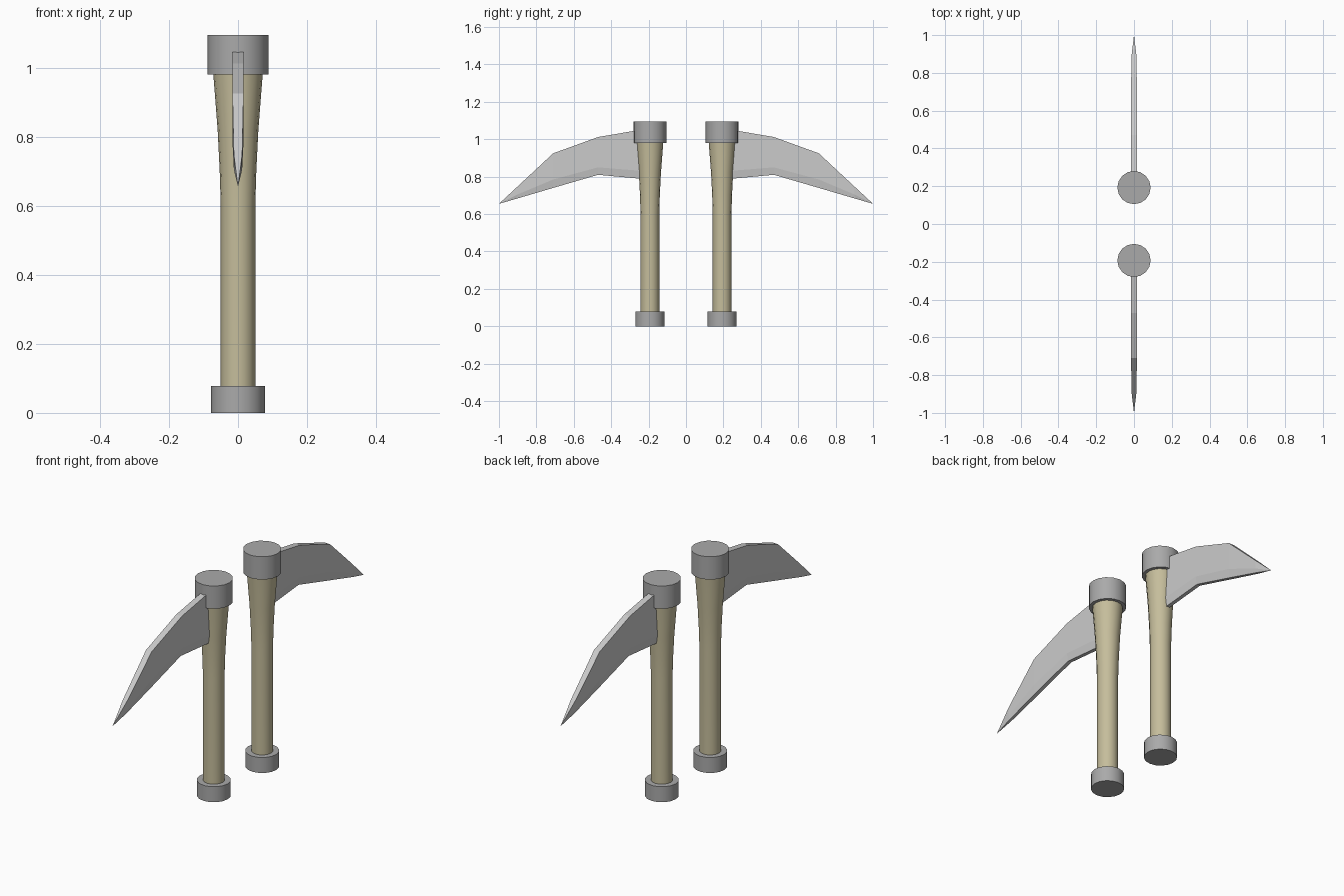
import bpy, bmesh, math

if "Cube" in bpy.data.objects:
    bpy.data.objects.remove(bpy.data.objects["Cube"])

SIDES = 16
HANDLE_Y = 0.193

wood = bpy.data.materials.new("wood")
wood.diffuse_color = (0.56, 0.51, 0.33, 1)
wood.use_nodes = True
wood.node_tree.nodes["Principled BSDF"].inputs["Base Color"].default_value = wood.diffuse_color
steel = bpy.data.materials.new("dark_steel")
steel.diffuse_color = (0.4, 0.4, 0.4, 1)
steel.use_nodes = True
steel.node_tree.nodes["Principled BSDF"].inputs["Base Color"].default_value = steel.diffuse_color


def finish(name, bm, mat=None, smooth_angle=None):
    bmesh.ops.recalc_face_normals(bm, faces=bm.faces)
    mesh = bpy.data.meshes.new(name)
    bm.to_mesh(mesh)
    bm.free()
    obj = bpy.data.objects.new(name, mesh)
    bpy.context.collection.objects.link(obj)
    if mat:
        mesh.materials.append(mat)
    if smooth_angle is not None:
        bpy.context.view_layer.objects.active = obj
        obj.select_set(True)
        bpy.ops.object.shade_smooth_by_angle(angle=math.radians(smooth_angle))
        obj.select_set(False)
    return obj


def turned(name, profile, y, mat, angle):
    """Closed round part from (radius, z) pairs."""
    bm = bmesh.new()
    rings = []
    for r, z in profile:
        rings.append([bm.verts.new((r * math.cos(2 * math.pi * i / SIDES),
                                    y + r * math.sin(2 * math.pi * i / SIDES), z))
                      for i in range(SIDES)])
    for a, b in zip(rings, rings[1:]):
        for i in range(SIDES):
            j = (i + 1) % SIDES
            bm.faces.new((a[i], a[j], b[j], b[i]))
    bm.faces.new(rings[0])
    # fan of triangles on top
    top = bm.verts.new((0, y, profile[-1][1]))
    for i in range(SIDES):
        bm.faces.new((rings[-1][i], rings[-1][(i + 1) % SIDES], top))
    return finish(name, bm, mat, angle)


# Blade stations: distance along y, top z, bevel z, bottom z, half thickness
STATIONS = [(0.20, 1.058, 0.828, 0.785, 0.016),
            (0.47, 1.012, 0.850, 0.810, 0.016),
            (0.71, 0.925, 0.785, 0.740, 0.016),
            (0.90, 0.748, 0.705, 0.684, 0.012)]
TIP = (1.0, 0.655)


def blade(name, side):
    bm = bmesh.new()
    sections = []
    for y, top, mid, low, t in STATIONS:
        outline = [(-t, top), (t, top), (t, mid), (t * 0.6, low), (-t * 0.6, low), (-t, mid)]
        sections.append([bm.verts.new((x, side * y, z)) for x, z in outline])
    for a, b in zip(sections, sections[1:]):
        for i in range(6):
            j = (i + 1) % 6
            bm.faces.new((a[i], a[j], b[j], b[i]))
    bm.faces.new(sections[0])
    tip = bm.verts.new((0, side * TIP[0], TIP[1]))
    for i in range(6):
        bm.faces.new((sections[-1][i], sections[-1][(i + 1) % 6], tip))
    return finish(name, bm)


# Mirrored pair of sickles
for side, label in ((-1, "front"), (1, "back")):
    y = side * HANDLE_Y
    turned(label + "_handle",
           [(0.05, 0.04), (0.05, 0.60), (0.053, 0.70), (0.059, 0.82), (0.073, 1.0)], y, wood, 30)
    turned(label + "_pommel", [(0.078, 0.0), (0.078, 0.078)], y, steel, 30)
    turned(label + "_head_cap", [(0.088, 0.98), (0.088, 1.095)], y, steel, 30)
    blade(label + "_blade", side)
